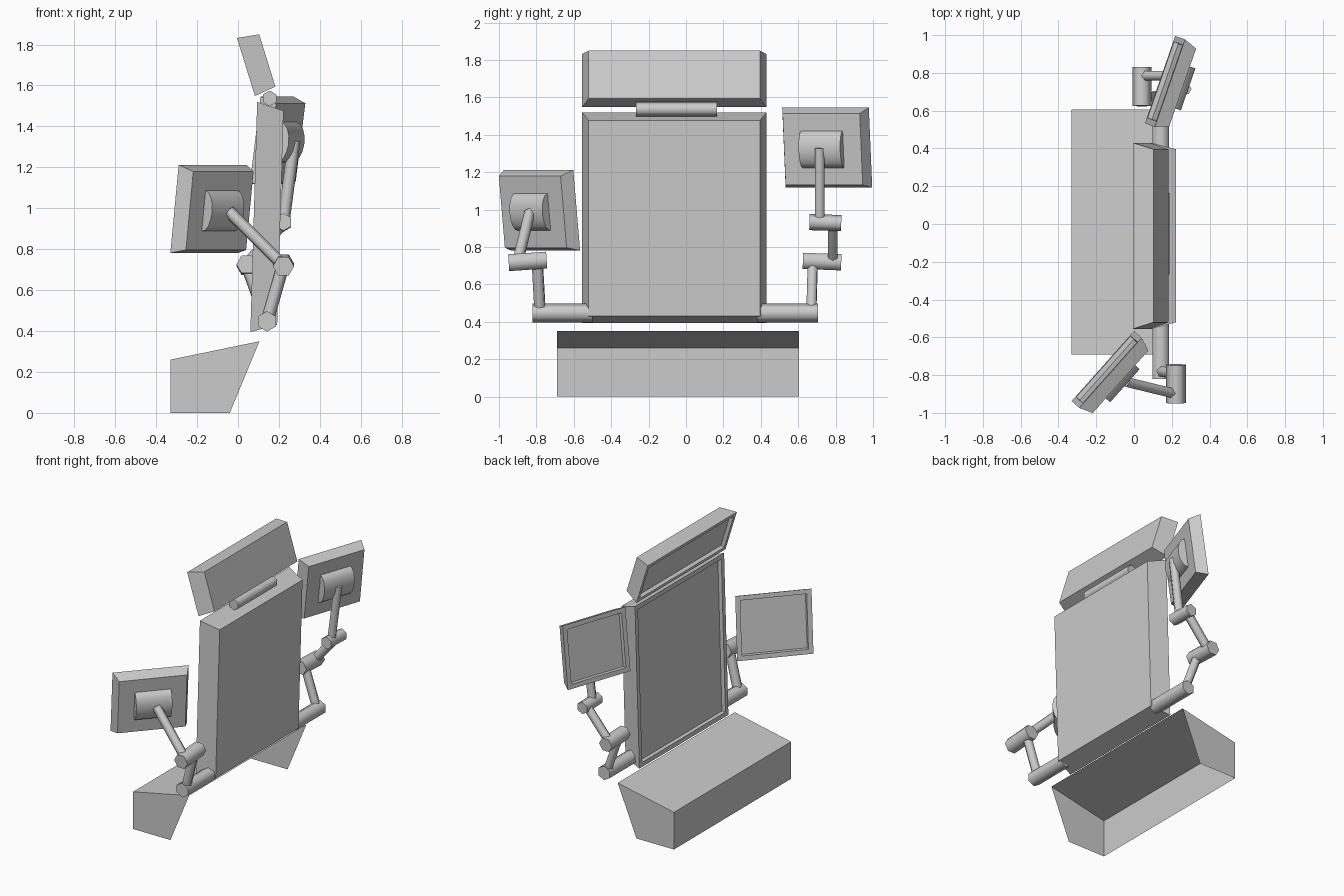
import bpy, bmesh
from math import sin, cos, pi, radians
from mathutils import Vector, Matrix

if "Cube" in bpy.data.objects:
    bpy.data.objects.remove(bpy.data.objects["Cube"])


def make(name, bm, mat=None, smooth=False):
    bmesh.ops.recalc_face_normals(bm, faces=bm.faces[:])
    me = bpy.data.meshes.new(name)
    bm.to_mesh(me)
    bm.free()
    ob = bpy.data.objects.new(name, me)
    bpy.context.collection.objects.link(ob)
    if mat:
        ob.matrix_world = mat
    if smooth:
        bpy.ops.object.select_all(action='DESELECT')
        bpy.context.view_layer.objects.active = ob
        ob.select_set(True)
        bpy.ops.object.shade_smooth_by_angle(angle=radians(65))
    return ob


def screen_matrix(center, yaw, tilt):
    """Local x = width, y = up, z = viewing side."""
    a, t = radians(yaw), radians(tilt)
    u = Vector((-sin(a), -cos(a), 0))
    up = Vector((cos(a) * sin(t), -sin(a) * sin(t), cos(t)))
    m = Matrix((u, up, u.cross(up))).transposed().to_4x4()
    m.translation = center
    return m


def screen(name, center, yaw, tilt, w, h, depth, back, border=.045, recess=.025):
    """Tapered housing with a recessed display."""
    bm = bmesh.new()
    bmesh.ops.create_cube(bm, size=1)
    for v in bm.verts:
        rear = v.co.z < 0
        v.co.x *= w * (back[0] if rear else 1)
        v.co.y *= h * (back[1] if rear else 1)
        v.co.z = -depth if rear else 0
    bm.normal_update()
    front = max(bm.faces, key=lambda f: f.normal.z)
    bmesh.ops.inset_region(bm, faces=[front], thickness=border)
    bmesh.ops.inset_region(bm, faces=[front], thickness=.004, depth=-recess)
    m = screen_matrix(center, yaw, tilt)
    make(name, bm, m)
    return m


def mount(name, m, depth, w=.235, h=.2, bulge=.055, n=8):
    """Rounded pad on the back of a side screen."""
    bm = bmesh.new()
    prof = [(-h / 2 * cos(pi * i / n), -depth - bulge * sin(pi * i / n)) for i in range(n + 1)]
    f = bm.faces.new([bm.verts.new((-w / 2, y, z)) for y, z in prof])
    ext = bmesh.ops.extrude_face_region(bm, geom=[f])['geom']
    bmesh.ops.translate(bm, vec=(w, 0, 0), verts=[v for v in ext if isinstance(v, bmesh.types.BMVert)])
    make(name, bm, m, True)


def rod(name, a, b, r, spin=0):
    """Six-sided rod between two points."""
    a, b = Vector(a), Vector(b)
    bm = bmesh.new()
    bmesh.ops.create_cone(bm, cap_ends=True, segments=6, radius1=r, radius2=r, depth=(b - a).length)
    bmesh.ops.rotate(bm, verts=bm.verts, matrix=Matrix.Rotation(radians(spin), 3, 'Z'))
    m = (b - a).to_track_quat('Z', 'Y').to_matrix().to_4x4()
    m.translation = (a + b) / 2
    make(name, bm, m, True)


# Screens
screen("main_screen", (.077, -.0625, .957), 0, 1.7, .985, 1.125, .13, (.93, .93))
screen("upper_screen", (.039, -.0625, 1.69), 0, -17.2, .985, .297, .109, (.93, .9), .035)
left = screen("left_screen", (-.145, -.77, .997), 41.7, 7.2, .497, .434, .075, (.89, .89))
right = screen("right_screen", (.164, .755, 1.332), 19.1, 7.4, .49, .432, .075, (.89, .89))
mount("left_screen_mount", left, .075)
mount("right_screen_mount", right, .075)

# Hinge between the main and upper screens
rod("upper_hinge", (.155, -.267, 1.537), (.155, .165, 1.537), .038)

# Left arm
rod("left_base_joint", (.142, -.82, .447), (.142, -.5, .447), .05)
rod("left_lower_link", (.142, -.78, .447), (.22, -.795, .72), .032)
rod("left_elbow_joint", (.222, -.948, .716), (.222, -.745, .73), .052, 30)
rod("left_upper_link", (.222, -.9, .72), (-.045, -.835, .985), .03)

# Right arm
rod("right_base_joint", (.142, .38, .447), (.142, .705, .447), .05)
rod("right_lower_link", (.142, .67, .447), (.042, .678, .722), .03)
rod("right_elbow_joint", (.042, .625, .726), (.042, .83, .718), .05, 30)
rod("right_middle_link", (.042, .785, .72), (.22, .785, .93), .03)
rod("right_wrist_joint", (.222, .66, .933), (.222, .83, .928), .043)
rod("right_upper_link", (.222, .715, .93), (.275, .715, 1.33), .03)

# Desk console: a shell, open underneath and behind
bm = bmesh.new()
prof = [(-.04, 0), (-.33, 0), (-.33, .26), (.105, .35)]
near, far = [[bm.verts.new((x, y, z)) for x, z in prof] for y in (-.69, .605)]
bm.faces.new(near)
bm.faces.new(far[::-1])
for i in (1, 2):
    bm.faces.new((near[i], far[i], far[i + 1], near[i + 1]))
make("desk_console", bm)
